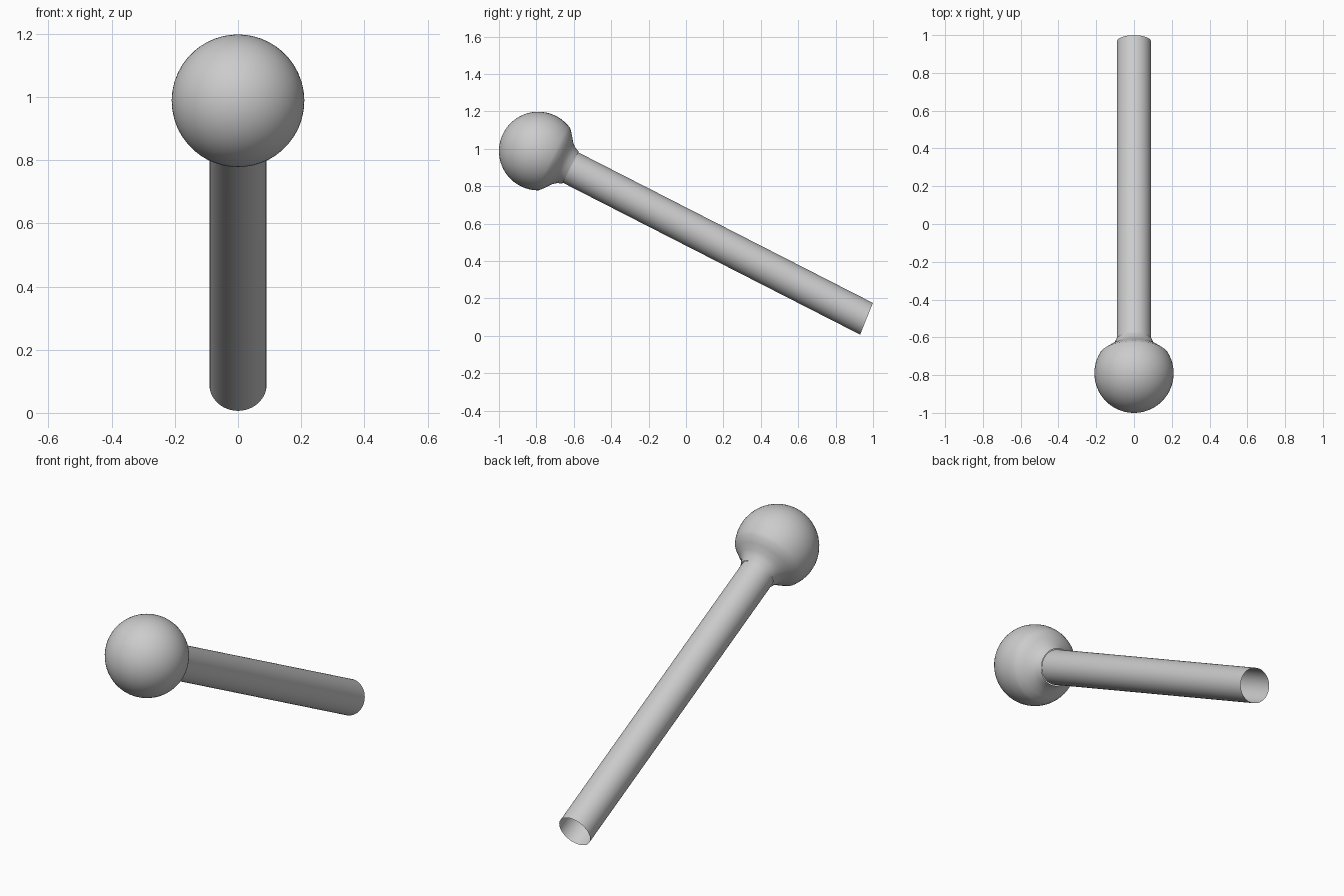
import bpy, math
from mathutils import Vector

if "Cube" in bpy.data.objects:
    bpy.data.objects.remove(bpy.data.objects["Cube"])

SEGS = 48
BALL_C = Vector((0, -0.79, 0.988))
AXIS = Vector((0, 0.8905, -0.455)).normalized()
UP = Vector((0, -AXIS.z, AXIS.y))
SIDE = Vector((1, 0, 0))


def lathe(name, profile, cap_start=False):
    """Revolve (distance, radius, end tilt) points around the rod axis."""
    verts, faces = [], []
    for s, r, tilt in profile:
        for i in range(SEGS):
            a = 2 * math.pi * i / SEGS
            verts.append(BALL_C + AXIS * (s - tilt * math.sin(a))
                         + SIDE * (r * math.cos(a)) + UP * (r * math.sin(a)))
    for k in range(len(profile) - 1):
        for i in range(SEGS):
            j = (i + 1) % SEGS
            a, b = k * SEGS, (k + 1) * SEGS
            faces.append((a + i, a + j, b + j, b + i))
    if cap_start:
        faces.append(tuple(reversed(range(SEGS))))
    mesh = bpy.data.meshes.new(name)
    mesh.from_pydata(verts, [], faces)
    mesh.update()
    obj = bpy.data.objects.new(name, mesh)
    bpy.context.collection.objects.link(obj)
    bpy.ops.object.select_all(action='DESELECT')
    obj.select_set(True)
    bpy.context.view_layer.objects.active = obj
    bpy.ops.object.shade_smooth_by_angle(angle=math.radians(40))
    return obj


# Ball head, pinched into a short flared neck
R = 0.21
ball = []
for k in range(1, 25):
    t = math.radians(180 - k * 118 / 24)
    ball.append((R * math.cos(t), R * math.sin(t), 0))
ball += [(0.124, 0.155, 0), (0.145, 0.126, 0), (0.167, 0.107, 0), (0.194, 0.096, 0)]
lathe("ball_head", ball, cap_start=True)

# Thin hollow rod, open at the far end with a slightly tilted cut
lathe("rod", [(0.19, 0.091, 0), (1.971, 0.091, 0.008)])
